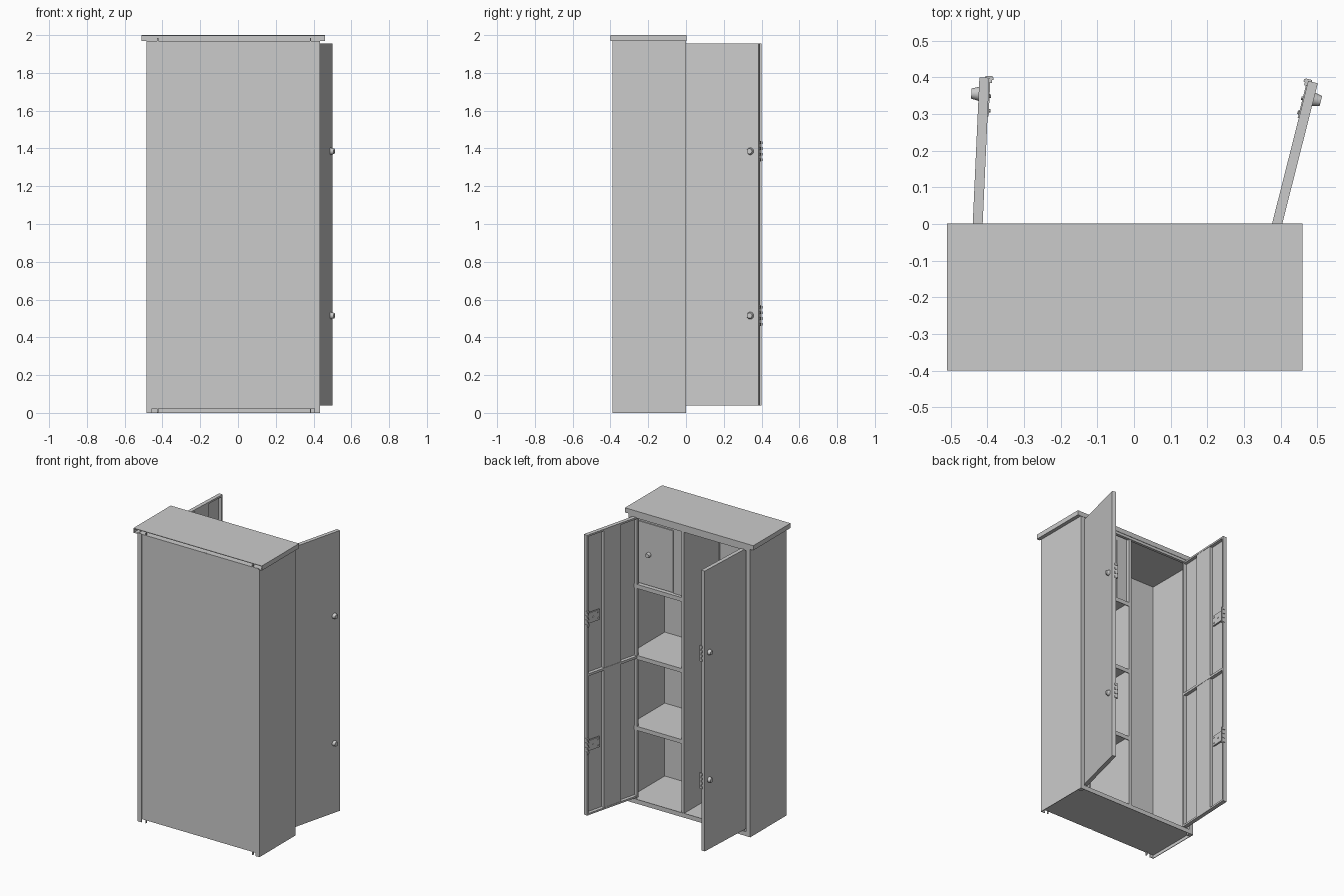
import bpy, bmesh
from math import radians, pi
from mathutils import Matrix, Vector

if "Cube" in bpy.data.objects:
    bpy.data.objects.remove(bpy.data.objects["Cube"])


def boxes(name, spans, mat=Matrix()):
    """One object from several boxes given as (x0, x1, y0, y1, z0, z1)."""
    bm = bmesh.new()
    for x0, x1, y0, y1, z0, z1 in spans:
        c = Vector(((x0 + x1) / 2, (y0 + y1) / 2, (z0 + z1) / 2))
        m = Matrix.Translation(c) @ Matrix.Diagonal((abs(x1 - x0), abs(y1 - y0), abs(z1 - z0), 1))
        bmesh.ops.create_cube(bm, size=1, matrix=mat @ m)
    return finish(name, bm)


def finish(name, bm):
    me = bpy.data.meshes.new(name)
    bm.to_mesh(me)
    bm.free()
    ob = bpy.data.objects.new(name, me)
    bpy.context.collection.objects.link(ob)
    return ob


def cones(name, items, mat=Matrix(), segs=20):
    """Cones given as (centre, axis, radius at start, radius at end, length)."""
    bm = bmesh.new()
    for c, axis, r1, r2, h in items:
        rot = Vector(axis).to_track_quat('Z', 'Y').to_matrix().to_4x4()
        bmesh.ops.create_cone(bm, cap_ends=True, segments=segs, radius1=r1, radius2=r2,
                              depth=h, matrix=mat @ Matrix.Translation(c) @ rot)
    ob = finish(name, bm)
    bpy.context.view_layer.objects.active = ob
    ob.select_set(True)
    bpy.ops.object.shade_smooth_by_angle(angle=radians(35))
    ob.select_set(False)
    return ob


XL, XR, YB, YF = -0.485, 0.435, -0.39, 0.0
T = 0.004           # sheet thickness
DIV = 0.027         # divider centre

# side walls with a back flange and a boxed front jamb
for name, x, s in (("left_side", XL, 1), ("right_side", XR, -1)):
    boxes(name, [(x, x + s * T, YB, YF, 0, 1.97),
                 (x, x + s * 0.03, YB, YB + T, 0, 1.97),
                 (x, x + s * 0.03, YF - 0.03, YF, 0, 1.97)])

# floor, ceiling and front rails
boxes("floor", [(XL + T, XR - T, YB + T, YF - T, 0.022, 0.027),
                (XL + 0.03, XR - 0.03, YF - T, YF - 0.001, 0, 0.03)])
boxes("ceiling", [(XL + T, XR - T, YB + T, YF - T, 1.963, 1.968),
                  (XL + 0.03, XR - 0.03, YF - 0.02, YF - 0.001, 1.95, 1.97)])

# top cap, a folded tray open underneath and at the back
boxes("top_cap", [(-0.51, 0.46, -0.40, 0.002, 1.996, 2.0),
                  (-0.51, -0.507, -0.40, 0.002, 1.968, 1.997),
                  (0.457, 0.46, -0.40, 0.002, 1.968, 1.997),
                  (-0.51, 0.46, -0.002, 0.002, 1.968, 1.997),
                  (-0.51, XL, -0.40, 0.002, 1.968, 1.971),
                  (XR, 0.46, -0.40, 0.002, 1.968, 1.971)])
# tabs showing between the ceiling and the cap
boxes("cap_tabs", [(x - 0.003, x + 0.003, YB, YB + 0.01, z, z + 0.02)
                   for x in (-0.425, 0.383) for z in (0.002, 1.966)])

# back in two sheets either side of the divider
boxes("back_panels", [(XL + 0.03, DIV - 0.012, YB + 0.001, YB + T, 0.022, 1.968),
                      (DIV + 0.012, XR - 0.03, YB + 0.001, YB + T, 0.022, 1.968)])
boxes("divider", [(DIV - 0.009, DIV + 0.009, YB + 0.002, YF - 0.005, 0.025, 1.965),
                  (DIV - 0.013, DIV + 0.013, YB + 0.004, YB + 0.008, 0.025, 1.965)])

# shelves: sheet with turned-down front and back lips
SX0, SX1 = DIV + 0.009, XR - T
for i, z in enumerate((0.525, 1.01, 1.495)):
    boxes(f"shelf_{i + 1}", [(SX0, SX1, YB + T, -0.03, z - T, z),
                             (SX0, SX1 - 0.026, -0.03, -0.008, z - T, z),
                             (SX0, SX1 - 0.026, -0.012, -0.008, z - 0.028, z),
                             (SX0, SX1, YB + T, YB + 0.008, z - 0.028, z)])

# inner locker: frame, door and knob
LX = XR - 0.03
boxes("locker_frame", [(SX0, SX0 + 0.08, -0.034, -0.03, 1.495, 1.96),
                       (SX0, LX, -0.034, -0.03, 1.925, 1.963),
                       (LX - 0.015, LX, -0.034, -0.03, 1.495, 1.96)])
boxes("locker_door", [(SX0 + 0.082, LX - 0.017, -0.04, -0.028, 1.50, 1.922)])
cones("locker_knob", [((0.30, -0.018, 1.71), (0, 1, 0), 0.017, 0.014, 0.022)])


# main doors: hinge at the local origin, leaf along +y, s points to the inside
def door(side, px, tilt, s):
    m = Matrix.Translation((px, -0.02, 0)) @ Matrix.Rotation(radians(-tilt), 4, 'Z')
    L, h, z0, z1 = 0.42, 0.0135, 0.04, 1.955
    w = 0.012
    boxes(f"{side}_door", [(-h * s, (-h + T) * s, 0, L, z0, z1),
                           (-h * s, h * s, 0, w, z0, z1),
                           (-h * s, h * s, L - w, L, z0, z1),
                           (-h * s, h * s, 0, L, z0, z0 + w),
                           (-h * s, h * s, 0, L, z1 - w, z1)], m)
    # stiffeners on the inner face
    boxes(f"{side}_door_stiffeners", [((-h + T) * s, (h - 0.002) * s, 0.14, 0.28, z0 + w, z1 - w),
                                      ((-h + T) * s, h * s, w, L - w, 0.99, 1.006)], m)
    for n, zc in (("lower", 0.515), ("upper", 1.385)):
        # tapered knob outside
        cones(f"{side}_{n}_knob", [((-(h + 0.010) * s, 0.375, zc), (-s, 0, 0), 0.019, 0.014, 0.020)], m)
        # lock plate, case and edge bolts inside
        boxes(f"{side}_{n}_lock", [((h - 0.008) * s, (h + 0.003) * s, 0.315, L, zc - 0.035, zc + 0.035),
                                   (h * s, (h + 0.012) * s, L - 0.005, L + 0.002, zc - 0.055, zc + 0.055)]
              + [((h - 0.01) * s, (h + 0.008) * s, L - 0.014, L + 0.005, z - 0.007, z + 0.007)
                 for z in (zc - 0.045, zc - 0.015, zc + 0.015, zc + 0.045)], m)
        cones(f"{side}_{n}_lock_screws", [((h * s + 0.004 * s, y, zc + dz), (s, 0, 0), 0.006, 0.005, 0.006)
                                          for y, dz in ((0.33, 0.02), (0.33, -0.02), (0.37, 0))], m, 10)
    # hinge pins
    cones(f"{side}_hinges", [((0, 0.006, z), (0, 0, 1), 0.006, 0.006, 0.02) for z in (0.035, 1.955)], m, 12)


door("left", -0.4275, 2.6, 1)
door("right", 0.3855, 14.2, -1)
